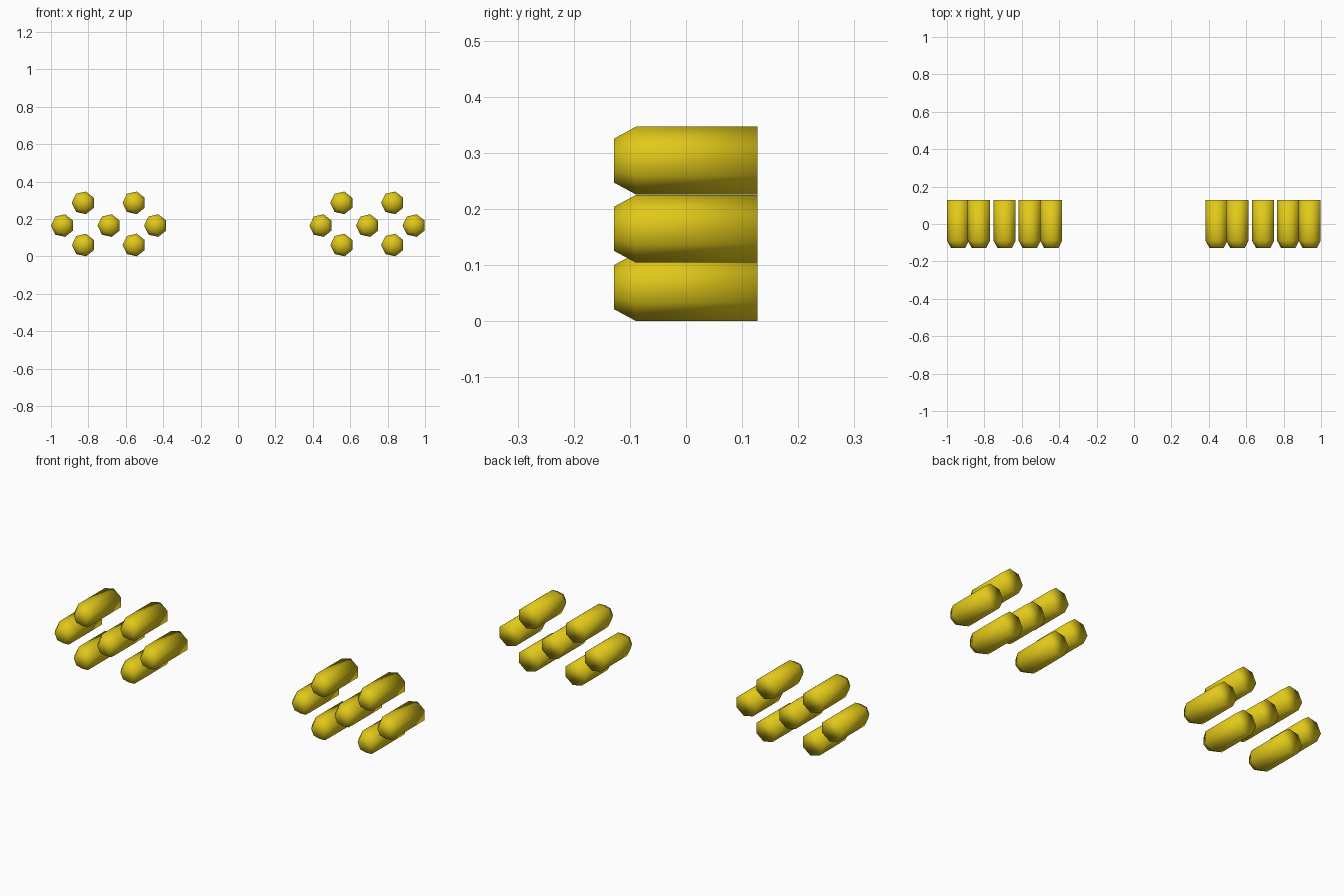
import bpy, bmesh
from math import pi, cos, sin

if "Cube" in bpy.data.objects:
    bpy.data.objects.remove(bpy.data.objects["Cube"])

SIDES = 7
RADIUS = 0.062
# (y, radius) stations from the bevelled front to the flat back
PROFILE = [(-0.128, 0.0405), (-0.089, RADIUS), (0.127, RADIUS)]

gold = bpy.data.materials.new("gold")
gold.diffuse_color = (0.75, 0.58, 0.01, 1)
gold.use_nodes = True
gold.node_tree.nodes["Principled BSDF"].inputs["Base Color"].default_value = gold.diffuse_color


def make_barrel_mesh():
    bm = bmesh.new()
    rings = []
    for y, r in PROFILE:
        angles = [pi + 2 * pi * k / SIDES for k in range(SIDES)]
        rings.append([bm.verts.new((r * cos(a), y, r * sin(a))) for a in angles])
    for a, b in zip(rings, rings[1:]):
        for k in range(SIDES):
            n = (k + 1) % SIDES
            bm.faces.new((a[k], a[n], b[n], b[k]))
    bm.faces.new(rings[0])
    bm.faces.new(rings[-1])
    bmesh.ops.recalc_face_normals(bm, faces=bm.faces)
    for f in bm.faces:
        f.smooth = True
    mesh = bpy.data.meshes.new("barrel")
    bm.to_mesh(mesh)
    bm.free()
    mesh.materials.append(gold)
    return mesh


# Hexagonal cluster: two above, three across the middle, two below
CLUSTER = [(-0.138, 0.286), (0.134, 0.286),
           (-0.249, 0.1645), (0.0, 0.1645), (0.249, 0.1645),
           (-0.137, 0.0605), (0.134, 0.0605)]

barrel = make_barrel_mesh()
for side, centre in (("left", -0.689), ("right", 0.693)):
    for i, (x, z) in enumerate(CLUSTER):
        ob = bpy.data.objects.new(f"{side}_barrel_{i + 1}", barrel)
        ob.location = (centre + x, 0, z)
        bpy.context.collection.objects.link(ob)
